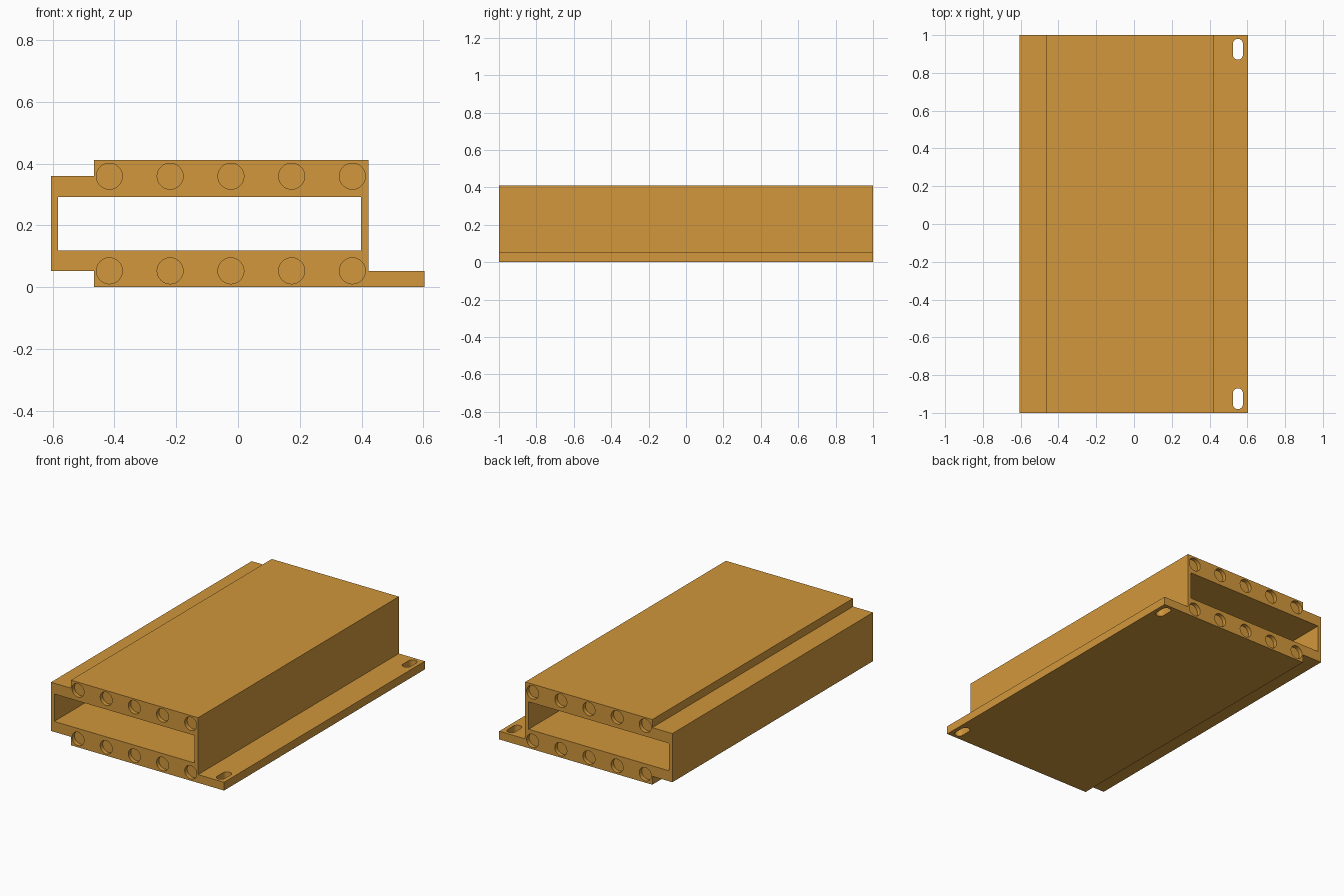
import bpy, bmesh, math

if "Cube" in bpy.data.objects:
    bpy.data.objects.remove(bpy.data.objects["Cube"])

def prism(name, pts, axis, a, b):
    """Extrude a 2D outline: axis 'Y' takes (x, z) points, axis 'Z' takes (x, y)."""
    bm = bmesh.new()
    place = (lambda p, t: (p[0], t, p[1])) if axis == 'Y' else (lambda p, t: (p[0], p[1], t))
    face = bm.faces.new([bm.verts.new(place(p, a)) for p in pts])
    new = bmesh.ops.extrude_face_region(bm, geom=[face])['geom']
    step = (0, b - a, 0) if axis == 'Y' else (0, 0, b - a)
    bmesh.ops.translate(bm, vec=step, verts=[v for v in new if isinstance(v, bmesh.types.BMVert)])
    bmesh.ops.recalc_face_normals(bm, faces=bm.faces)
    mesh = bpy.data.meshes.new(name)
    bm.to_mesh(mesh)
    bm.free()
    ob = bpy.data.objects.new(name, mesh)
    bpy.context.collection.objects.link(ob)
    return ob

def oval(cx, cy, r, half=0.0, n=40):
    """Circle, or a slot stretched along its second axis by half each way."""
    pts = []
    for i in range(n):
        t = 2 * math.pi * (i + 0.5) / n
        s = math.sin(t)
        pts.append((cx + r * math.cos(t), cy + r * s + math.copysign(half, s)))
    return pts

# Extruded housing with stepped left edge and mounting flange
outline = [(-0.465, 0), (0.603, 0), (0.603, 0.052), (0.422, 0.052), (0.422, 0.411),
           (-0.465, 0.411), (-0.465, 0.36), (-0.605, 0.36), (-0.605, 0.053), (-0.465, 0.053)]
housing = prism("housing", outline, 'Y', -1, 1)

# Rectangular channel through the whole length
cutters = [prism("channel_cutter", [(-0.582, 0.119), (0.398, 0.119), (0.398, 0.292), (-0.582, 0.292)],
                 'Y', -1.1, 1.1)]

for side in (-1, 1):
    # Shallow round recesses in both end faces
    for i in range(5):
        for z in (0.053, 0.359):
            cutters.append(prism("recess_cutter", oval(-0.416 + 0.1965 * i, z, 0.042),
                                 'Y', side * 0.975, side * 1.05))
    # Mounting slots through the flange
    cutters.append(prism("slot_cutter", oval(0.55, side * 0.925, 0.027, 0.028), 'Z', -0.05, 0.1))

group = bpy.data.collections.new("cutters")
bpy.context.scene.collection.children.link(group)
for c in cutters:
    bpy.context.collection.objects.unlink(c)
    group.objects.link(c)
    c.hide_render = True

cut = housing.modifiers.new("cut", 'BOOLEAN')
cut.operation = 'DIFFERENCE'
cut.operand_type = 'COLLECTION'
cut.collection = group
cut.solver = 'EXACT'

# Apply the cuts, then drop the helpers
bpy.context.view_layer.objects.active = housing
housing.select_set(True)
bpy.ops.object.modifier_apply(modifier="cut")
for c in cutters:
    bpy.data.objects.remove(c)
bpy.data.collections.remove(group)
bpy.ops.object.shade_smooth_by_angle(angle=math.radians(30))

# Orange finish
mat = bpy.data.materials.new("orange")
mat.diffuse_color = (0.64, 0.31, 0.045, 1)
mat.use_nodes = True
mat.node_tree.nodes["Principled BSDF"].inputs["Base Color"].default_value = mat.diffuse_color
housing.data.materials.clear()
housing.data.materials.append(mat)
